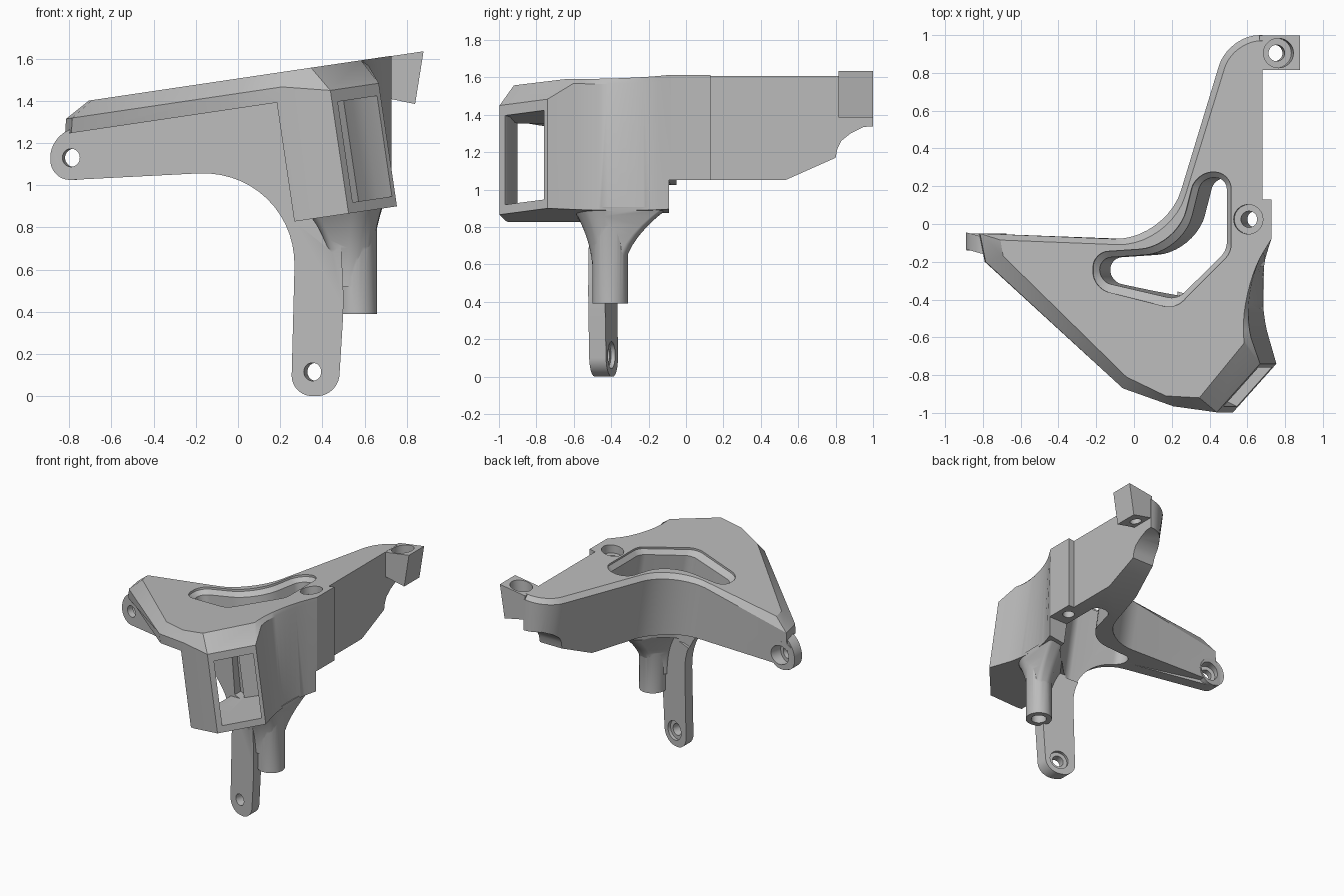
import bpy, bmesh, math
from mathutils import Vector, Matrix

cube = bpy.data.objects.get("Cube")
if cube:
    bpy.data.objects.remove(cube, do_unlink=True)

grey = bpy.data.materials.new("plain_grey")
grey.use_nodes = True
grey.diffuse_color = (0.5, 0.5, 0.5, 1)
for node in grey.node_tree.nodes:
    if node.type == 'BSDF_PRINCIPLED':
        node.inputs["Base Color"].default_value = (0.5, 0.5, 0.5, 1)

# The housing leans: its own frame has the top face at height 0
TILT = Matrix.Translation((0, 0, 1.506)) @ Matrix.Rotation(-0.147, 4, 'Y')
IDENT = Matrix.Identity(4)


def make(name, bm, frame=IDENT):
    bmesh.ops.transform(bm, matrix=frame, verts=bm.verts)
    bmesh.ops.recalc_face_normals(bm, faces=bm.faces)
    mesh = bpy.data.meshes.new(name)
    bm.to_mesh(mesh)
    bm.free()
    mesh.materials.append(grey)
    ob = bpy.data.objects.new(name, mesh)
    bpy.context.scene.collection.objects.link(ob)
    return ob


def loft(name, rings, frame=IDENT):
    """Closed solid through rings of equal length."""
    bm = bmesh.new()
    rows = [[bm.verts.new(p) for p in ring] for ring in rings]
    n = len(rows[0])
    bm.faces.new(rows[0])
    bm.faces.new(rows[-1])
    for a, b in zip(rows, rows[1:]):
        for i in range(n):
            j = (i + 1) % n
            bm.faces.new((a[i], a[j], b[j], b[i]))
    return make(name, bm, frame)


def rounded(points, steps=10):
    """Polygon corners (x, y, tangent length) turned into smooth arcs."""
    out = []
    for i, p in enumerate(points):
        c = Vector(p[:2])
        t = p[2] if len(p) > 2 else 0
        if not t:
            out.append(c)
            continue
        a = c + (Vector(points[i - 1][:2]) - c).normalized() * t
        b = c + (Vector(points[(i + 1) % len(points)][:2]) - c).normalized() * t
        p1, p2 = a.lerp(c, 0.55), b.lerp(c, 0.55)
        for k in range(steps + 1):
            s = k / steps
            r = 1 - s
            out.append(a * r**3 + p1 * 3 * r * r * s + p2 * 3 * r * s * s + b * s**3)
    return out


def at(ring, w):
    return [(p[0], p[1], w) for p in ring]


def upright(name, pts, low, high):
    """Prism standing in the leaning frame."""
    return loft(name, [at(pts, low), at(pts, high)], TILT)


def along_x(name, pts, x0, x1):
    return loft(name, [[(x, y, z) for y, z in pts] for x in (x0, x1)])


def rod(name, centre, axis, radius, length):
    bm = bmesh.new()
    bmesh.ops.create_cone(bm, cap_ends=True, segments=32, radius1=radius,
                          radius2=radius, depth=length)
    turn = Vector(axis).to_track_quat('Z', 'Y').to_matrix().to_4x4()
    return make(name, bm, Matrix.Translation(centre) @ turn)


def combine(target, tool, operation='DIFFERENCE'):
    mod = target.modifiers.new("join", 'BOOLEAN')
    mod.operation, mod.solver, mod.object = operation, 'EXACT', tool
    bpy.context.view_layer.objects.active = target
    bpy.ops.object.modifier_apply(modifier=mod.name)
    bpy.data.objects.remove(tool, do_unlink=True)


# Housing block with sloping top edges
rim = rounded([(-.82, -.05), (-.79, -.2), (-.07, -.87), (.2, -.965), (.425, -.997),
               (.657, -.74), (.56, -.36, .25), (.735, -.08), (.735, .13), (.687, .13),
               (.687, 1), (.5, 1, .17), (.165, -.09, .28)])
crown = rounded([(-.715, -.085), (-.7, -.17), (-.04, -.81), (.17, -.91), (.35, -.92),
                 (.59, -.63), (.56, -.36, .25), (.735, -.08), (.735, .13), (.687, .13),
                 (.687, .97), (.53, .97, .15), (.19, -.12, .28)])


def upright_side(p, w):
    """Bring the right wall and the left end back to vertical."""
    shift = 0
    if p.x < -.7:
        shift = .15
    elif p.y > .9:
        shift = .105 * max(0, (p.x - .5) / .187)
    elif p.x > .56:
        shift = .105 * min(1, max(0, (p.y + .75) / .67)) ** 2
    return (p.x + shift * w / .71, p.y, w)


edge = []
for i, p in enumerate(rim):
    w = -.12 if i in (4, 5) else -.07 if i < 4 else -.03
    edge.append(upright_side(p, w))
body = loft("bracket_body", [[upright_side(p, -.71) for p in rim], edge, at(crown, 0)], TILT)

# Underside of the rear arm and of the left arm
combine(body, along_x("under_cut", [(-.09, -.1), (-.09, 1.05), (.53, 1.05), (.8, 1.17),
                                    (.81, 1.22), (.83, 1.26), (.88, 1.3), (.95, 1.335),
                                    (1.2, 1.35), (1.2, -.1)], -1.2, 1.2))
for right, front in ((.2, -1.2), (.37, -.29)):
    combine(body, along_x("under_cut", [(front, -.1), (.01, -.1), (.01, 1.055),
                                        (front, 1.055)], -1.2, right))

# Open space below the front lip
combine(body, upright("lip_cut", [(-1, -.058), (.165, -.384), (.165, -1.2), (-1, -1.2)],
                      -1.2, -.14))

# Front cavity with its window
combine(body, upright("cavity_cut", [(-.6, -.17), (.24, -.405), (.28, -.46), (.48, -.28),
                                     (.52, -.5), (.57, -.66), (.645, -.765), (.745, -.865),
                                     (.55, -1.065), (.45, -.965), (.4, -.94), (.2, -.915),
                                     (-.05, -.81), (-.68, -.22)], -.66, -.178))

# Slanted plate forming the left arm and the leg
HALF = .045


def plate_y(x):
    return -.09 - .28 * (x + .885)


outline = rounded([(-.89, 1.235, .1), (-.89, 1.02, .1), (.28, 1.08, .47), (.252, 0, .1),
                   (.475, 0, .1), (.503, .45, .1), (.48, .87), (.3, .9), (.24, 1.485),
                   (-.7, 1.355), (-.8, 1.262)], 14)
combine(body, loft("plate", [[(p.x, plate_y(p.x) + side * HALF, p.y) for p in outline]
                             for side in (-1, 1)]), 'UNION')

# Flare under the housing that carries the boss and stiffens the leg
foot = rounded([(.45, -.49, .02), (.55, -.5, .03), (.63, -.46, .03), (.63, -.35, .03),
                (.54, -.33, .03), (.45, -.42, .02)], 5)
spread = rounded([(.34, -.585, .04), (.6, -.6, .06), (.685, -.5, .06), (.69, -.1, .02),
                  (.57, -.1, .05), (.34, -.42, .04)], 5)
flare = []
for k in range(9):
    s = k / 8
    ring = [a.lerp(b, s ** 2.2) for a, b in zip(foot, spread)]
    flare.append([(p.x, p.y, .52 + s * (.36 + .147 * (p.x - .5))) for p in ring])
combine(body, loft("flare", flare), 'UNION')
combine(body, rod("boss", (.565, -.405, .635), (0, 0, 1), .095, .49), 'UNION')
combine(body, rod("boss_hole", (.565, -.405, .45), (0, 0, 1), .055, .3))

# Through pocket with a sloped rim
wide = rounded([(.33, .275, .09), (.52, .275, .09), (.52, -.15, .04), (.22, -.45, .06),
                (-.22, -.34, .085), (-.22, -.15, .08), (.23, -.12, .2)])
narrow = rounded([(.355, .245, .06), (.49, .245, .06), (.49, -.14, .04), (.225, -.4, .05),
                  (-.19, -.305, .06), (-.19, -.18, .06), (.255, -.15, .2)])
combine(body, loft("pocket_cut", [at(wide, .05), at(wide, -.015), at(narrow, -.045),
                                  at(narrow, -.73)], TILT))

# Rear square lug
lug = [(.665, 1.603), (.88, 1.635), (.84, 1.385), (.67, 1.42)]
combine(body, loft("lug", [[(x, y, z) for x, z in lug] for y in (.815, .999)]), 'UNION')

# Left arm end, thickened to the back
combine(body, rod("arm_end", (-.782, -.095, 1.13), (0, 1, 0), .106, .088), 'UNION')

# Bolt holes through the plate, recessed at the back
normal = Vector((.27, .963, 0))
for x, z, depth in ((-.78, 1.13, .1), (.365, .115, .115)):
    middle = Vector((x, plate_y(x), z))
    combine(body, rod("bolt_hole", middle, normal, .043, .5))
    combine(body, rod("recess", middle + normal * (depth + .005), normal, .072, .2))

# Recessed bolt holes in the top
for x, y, axis, depth in ((.605, .025, Vector((-.07, 0, 1)), .06),
                          (.765, .905, Vector((.1, 0, 1)), .1)):
    top = Vector((x, y, 1.506 + .148 * x))
    axis = axis.normalized()
    combine(body, rod("bolt_hole", top, axis, .043, 1.6))
    combine(body, rod("recess", top + axis * (.15 - depth), axis, .078, .3))

# Smooth the curves, keep the edges crisp
for ob in bpy.context.selected_objects:
    ob.select_set(False)
body.select_set(True)
bpy.context.view_layer.objects.active = body
bpy.ops.object.shade_smooth_by_angle(angle=math.radians(25))
